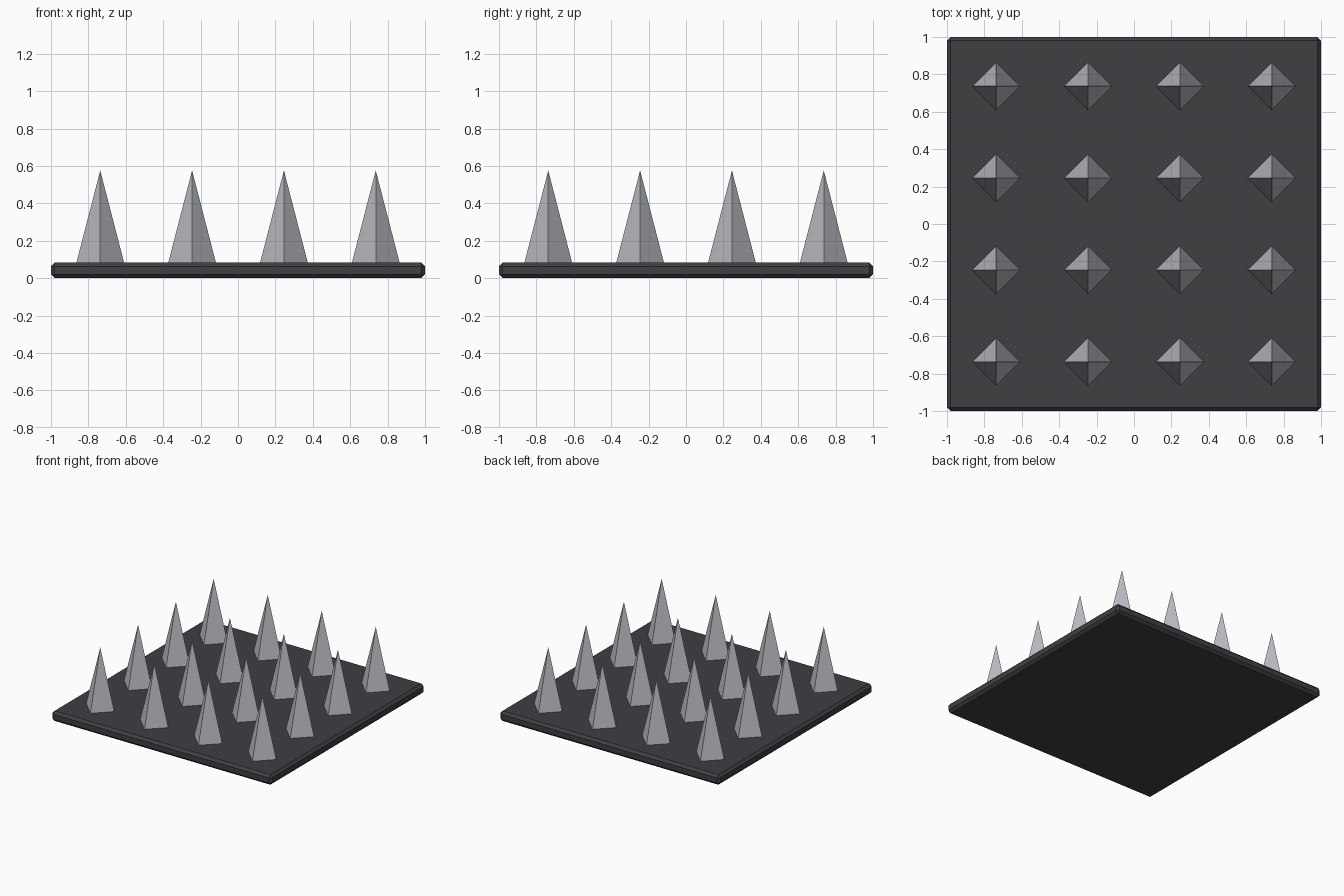
import bpy

if "Cube" in bpy.data.objects:
    bpy.data.objects.remove(bpy.data.objects["Cube"])


def material(name, color):
    mat = bpy.data.materials.new(name)
    mat.diffuse_color = (*color, 1)
    mat.use_nodes = True
    mat.node_tree.nodes["Principled BSDF"].inputs["Base Color"].default_value = mat.diffuse_color
    return mat


dark = material("dark_metal", (0.05, 0.05, 0.057))
steel = material("steel", (0.48, 0.49, 0.52))

THICK = 0.083

# Chamfered base plate
bpy.ops.mesh.primitive_cube_add(size=1, location=(0, 0, THICK / 2))
plate = bpy.context.object
plate.name = "base_plate"
plate.scale = (2, 2, THICK)
bpy.ops.object.transform_apply(location=False, rotation=False, scale=True)
bevel = plate.modifiers.new("chamfer", 'BEVEL')
bevel.width = 0.02
bevel.segments = 1
plate.data.materials.append(dark)

# 4 x 4 grid of four-sided spikes, corners pointing along x and y
SPACING, HEIGHT = 0.491, 0.495
for row in range(4):
    for col in range(4):
        bpy.ops.mesh.primitive_cone_add(
            vertices=4, radius1=0.128, radius2=0, depth=HEIGHT,
            location=((col - 1.5) * SPACING, (row - 1.5) * SPACING,
                      THICK - 0.002 + HEIGHT / 2))
        spike = bpy.context.object
        spike.name = f"spike_{row + 1}_{col + 1}"
        spike.data.materials.append(steel)
